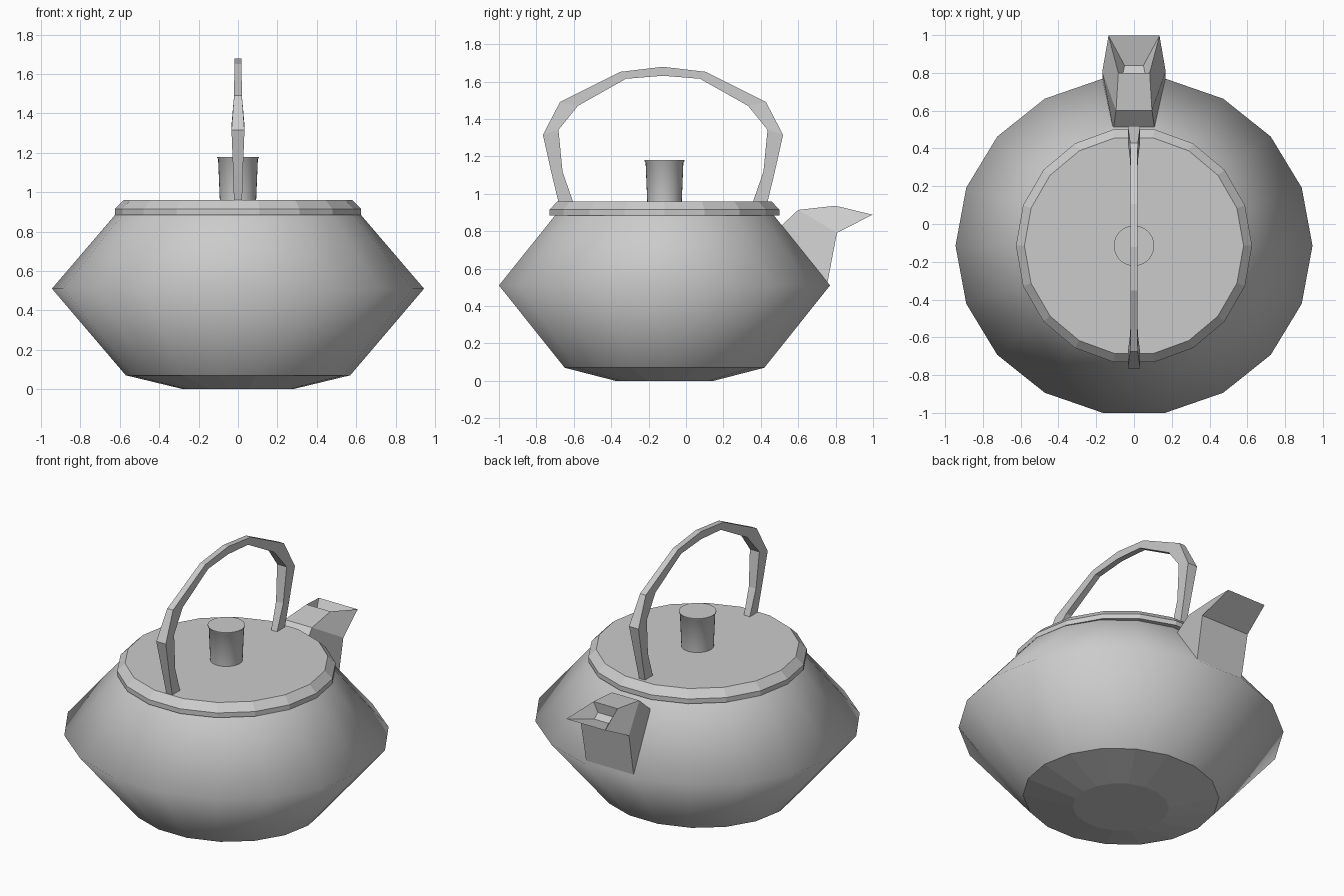
import bpy
from math import cos, sin, tau

if "Cube" in bpy.data.objects:
    bpy.data.objects.remove(bpy.data.objects["Cube"])

CY = -0.115  # pot axis position in y


def make(name, verts, faces, smooth=()):
    mesh = bpy.data.meshes.new(name)
    mesh.from_pydata(verts, [], faces)
    for i in smooth:
        mesh.polygons[i].use_smooth = True
    obj = bpy.data.objects.new(name, mesh)
    bpy.context.collection.objects.link(obj)
    return obj


def loft(name, rings, smooth_bands=()):
    """Skin equal-sized rings (counter-clockwise, bottom to top) and cap both ends."""
    n = len(rings[0])
    verts = [v for ring in rings for v in ring]
    faces, smooth = [], []
    for b in range(len(rings) - 1):
        for i in range(n):
            j = (i + 1) % n
            if b in smooth_bands:
                smooth.append(len(faces))
            faces.append((b * n + i, b * n + j, (b + 1) * n + j, (b + 1) * n + i))
    last = (len(rings) - 1) * n
    faces.append(tuple(reversed(range(n))))
    faces.append(tuple(range(last, last + n)))
    return make(name, verts, faces, smooth)


def lathe(name, profile, n, squash=1.0, smooth_bands=()):
    rings = [[(r * cos(tau * i / n), CY + squash * r * sin(tau * i / n), z)
              for i in range(n)] for r, z in profile]
    return loft(name, rings, smooth_bands)


# Pot body: 18 sides, slightly oval, flat-shaded foot and smooth belly
lathe("pot_body", [(0.28, 0), (0.57, 0.07), (0.945, 0.51), (0.62, 0.89)],
      18, 0.951, (1, 2))

# Lid disc with bevelled rim
lathe("lid", [(0.625, 0.885), (0.625, 0.915), (0.58, 0.96)], 18)

# Lid knob
lathe("lid_knob", [(0.092, 0.95), (0.101, 1.168), (0.107, 1.175), (0.107, 1.18)],
      32, 1.0, (0, 1, 2))

# Arched handle: (outer offset, outer z, inner offset, inner z, half width)
HY = -0.123
half = [(0.555, 0.94, 0.475, 0.94, 0.02),
        (0.596, 1.11, 0.537, 1.118, 0.025),
        (0.642, 1.315, 0.559, 1.342, 0.033),
        (0.551, 1.49, 0.455, 1.47, 0.02),
        (0.228, 1.652, 0.198, 1.615, 0.018),
        (0.0, 1.679, 0.0, 1.631, 0.018)]
path = [(-1, s) for s in half] + [(1, s) for s in reversed(half[:-1])]
rings = []
for side, (o, oz, i, iz, w) in path:
    outer, inner = HY + side * o, HY + side * i
    rings.append([(-w, outer, oz), (w, outer, oz), (w, inner, iz), (-w, inner, iz)])
loft("handle", rings)

# Spout: (top half width, y, z, bottom half width, y, z), last section is the recess
sections = [(0.11, 0.40, 0.76, 0.165, 0.62, 0.50),
            (0.11, 0.50, 0.82, 0.165, 0.754, 0.513),
            (0.095, 0.60, 0.914, 0.168, 0.807, 0.791),
            (0.083, 0.80, 0.936, 0.135, 0.997, 0.888),
            (0.06, 0.79, 0.87, 0.05, 0.84, 0.85)]
rings = [[(-b, by, bz), (-t, ty, tz), (t, ty, tz), (b, by, bz)]
         for t, ty, tz, b, by, bz in sections]
spout = loft("spout", [list(reversed(r)) for r in rings])

# Make every part's faces point outward
for obj in bpy.context.collection.objects:
    import bmesh
    bm = bmesh.new()
    bm.from_mesh(obj.data)
    bmesh.ops.recalc_face_normals(bm, faces=bm.faces)
    bm.to_mesh(obj.data)
    bm.free()
